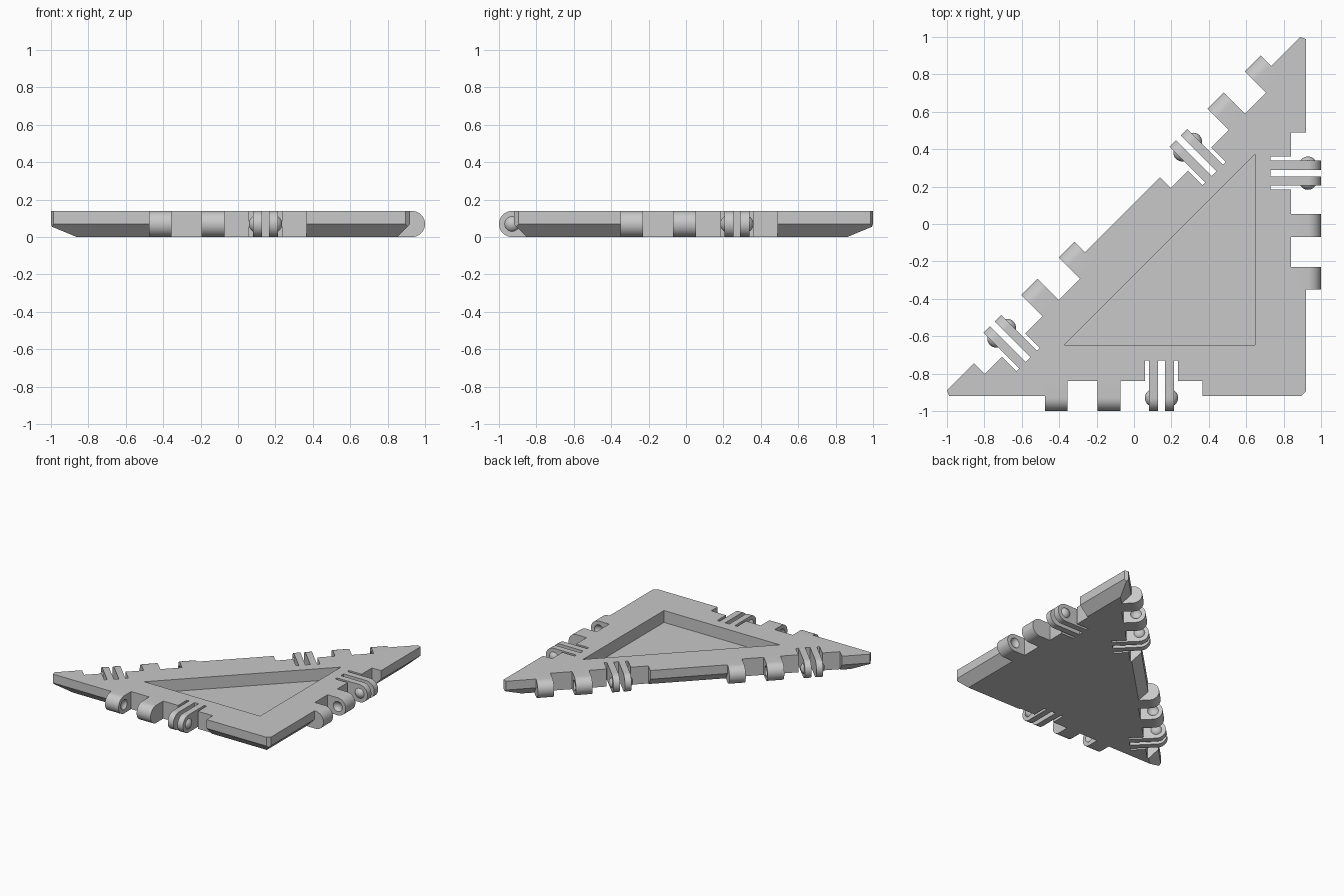
import bpy, bmesh
from math import sin, cos, pi, sqrt, radians
from mathutils import Matrix, Vector

cube = bpy.data.objects.get("Cube")
if cube:
    bpy.data.objects.remove(cube, do_unlink=True)

THICK = 0.14          # panel thickness
AXIS_Y, AXIS_Z = -0.01, 0.07   # hinge axis in edge space (y points into the panel)
RADIUS = 0.07
BALL_R, BALL_H = 0.047, 0.022

grey = bpy.data.materials.new("plain grey")
grey.use_nodes = True
grey.diffuse_color = (0.58, 0.58, 0.58, 1)
grey.node_tree.nodes["Principled BSDF"].inputs["Base Color"].default_value = grey.diffuse_color


def make_object(name, bm, matrix=None):
    bmesh.ops.recalc_face_normals(bm, faces=bm.faces)
    if matrix:
        bm.transform(matrix)
    mesh = bpy.data.meshes.new(name)
    bm.to_mesh(mesh)
    bm.free()
    mesh.materials.append(grey)
    ob = bpy.data.objects.new(name, mesh)
    bpy.context.collection.objects.link(ob)
    return ob


def activate(ob):
    bpy.ops.object.select_all(action='DESELECT')
    ob.select_set(True)
    bpy.context.view_layer.objects.active = ob


def subtract(ob, cutter):
    cutter.hide_render = True
    mod = ob.modifiers.new("cut", 'BOOLEAN')
    mod.operation, mod.solver, mod.object = 'DIFFERENCE', 'EXACT', cutter
    activate(ob)
    bpy.ops.object.modifier_apply(modifier=mod.name)
    bpy.data.objects.remove(cutter, do_unlink=True)


def smooth(ob):
    activate(ob)
    bpy.ops.object.shade_smooth_by_angle(angle=radians(35))


def extrude(bm, points, offset):
    face = bm.faces.new([bm.verts.new(p) for p in points])
    result = bmesh.ops.extrude_face_region(bm, geom=[face])
    verts = [g for g in result["geom"] if isinstance(g, bmesh.types.BMVert)]
    bmesh.ops.translate(bm, verts=verts, vec=offset)


def clip(bm, point, normal):
    """Cut away everything beyond a plane and close the hole."""
    bmesh.ops.bisect_plane(bm, geom=bm.verts[:] + bm.edges[:] + bm.faces[:],
                           plane_co=point, plane_no=normal, clear_outer=True)
    bmesh.ops.holes_fill(bm, edges=[e for e in bm.edges if e.is_boundary])


def triangle(inset, z):
    """Right triangle, all three sides moved inwards by the inset."""
    side = 0.92 - inset
    slant = 0.11 - inset * sqrt(2)
    return [(side, -side, z), (side, side + slant, z), (-side - slant, -side, z)]


def ball(bm, x):
    result = bmesh.ops.create_uvsphere(bm, u_segments=32, v_segments=16, radius=BALL_R)
    bmesh.ops.rotate(bm, verts=result["verts"], matrix=Matrix.Rotation(pi / 2, 3, 'Y'))
    bmesh.ops.translate(bm, verts=result["verts"], vec=(x, AXIS_Y, AXIS_Z))


def finger(bm, start, end, root):
    """Round-ended hinge finger reaching into the panel as far as root."""
    arc = [pi / 2 + pi * i / 20 for i in range(21)]
    points = [(start, AXIS_Y + RADIUS * cos(a), AXIS_Z + RADIUS * sin(a)) for a in arc]
    points += [(start, root, 0), (start, root, THICK)]
    extrude(bm, points, (end - start, 0, 0))


# Panel: lofted from the underside, up the bevel and wall, into the pocket
bm = bmesh.new()
layers = [(0.07, 0), (0, 0.07), (0, THICK), (0.272, THICK), (0.272, 0.045)]
rings = [[bm.verts.new(p) for p in triangle(*layer)] for layer in layers]
for low, high in zip(rings, rings[1:]):
    for i in range(3):
        j = (i + 1) % 3
        bm.faces.new((low[i], low[j], high[j], high[i]))
bm.faces.new(rings[0])
bm.faces.new(rings[-1])
# Blunted corners
c, s = cos(pi / 8), sin(pi / 8)
clip(bm, (-1, -0.89, 0), (-c, -s, 0))
clip(bm, (0.89, 1, 0), (s, c, 0))
clip(bm, (0.92, -0.895, 0), (1, -1, 0))
panel = make_object("panel", bm)

# Hinge sets: name, start point on the edge, direction along the edge
hinges = [("front", -0.475, -0.92, 0), ("left", 0.92, -0.35, 90),
          ("slant_upper", 0.734, 0.844, 225), ("slant_lower", -0.261, -0.151, 225)]
CLIP = 0.622          # centre of the snap clip
for name, x, y, angle in hinges:
    place = Matrix.Translation((x, y, 0)) @ Matrix.Rotation(radians(angle), 4, 'Z')

    # Notch with a deeper bay for the snap clip
    bm = bmesh.new()
    a, b = CLIP - 0.088, CLIP + 0.088
    outline = [(0, -0.2), (0.84, -0.2), (0.84, 0.08), (b, 0.08), (b, 0.19),
               (a, 0.19), (a, 0.08), (0, 0.08)]
    extrude(bm, [(u, v, -0.1) for u, v in outline], (0, 0, 0.4))
    subtract(panel, make_object("notch_cutter", bm, place))

    # Two knuckles with dimples facing each other
    for label, start, end, dimple in (("outer", 0, 0.12, 0.12 + BALL_R - BALL_H),
                                      ("inner", 0.28, 0.403, 0.28 - BALL_R + BALL_H)):
        bm = bmesh.new()
        finger(bm, start, end, 0.08)
        knuckle = make_object(f"{name}_{label}_knuckle", bm, place)
        bm = bmesh.new()
        ball(bm, dimple)
        subtract(knuckle, make_object("dimple_cutter", bm, place))
        smooth(knuckle)

    # Two flexible prongs with a domed bump on each outer face
    for label, side in (("first", -1), ("second", 1)):
        bm = bmesh.new()
        finger(bm, CLIP + side * 0.018, CLIP + side * 0.067, 0.19)
        smooth(make_object(f"{name}_{label}_prong", bm, place))
        bm = bmesh.new()
        face_x = CLIP + side * 0.067
        ball(bm, face_x - side * (BALL_R - BALL_H))
        clip(bm, (face_x, 0, 0), (-side, 0, 0))
        smooth(make_object(f"{name}_{label}_bump", bm, place))
